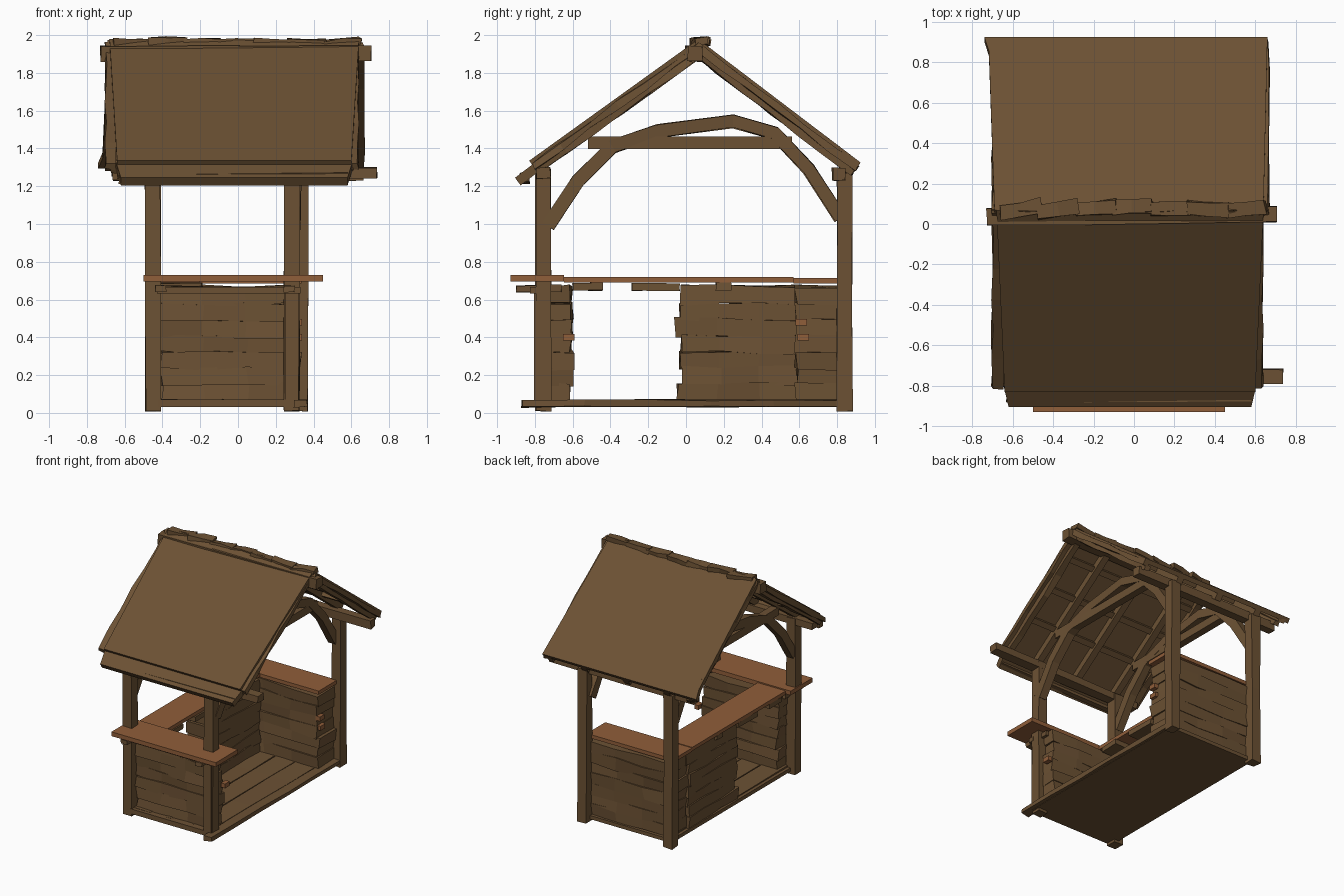
import bpy, bmesh, random
from mathutils import Vector as V

if "Cube" in bpy.data.objects:
    bpy.data.objects.remove(bpy.data.objects["Cube"])

random.seed(4)


def material(name, col):
    m = bpy.data.materials.new(name)
    m.diffuse_color = (*col, 1)
    m.use_nodes = True
    m.node_tree.nodes["Principled BSDF"].inputs["Base Color"].default_value = m.diffuse_color
    return m


BROWN = material("brown_wood", (0.150, 0.083, 0.034))
ORANGE = material("orange_wood", (0.280, 0.112, 0.042))


def rnd(a):
    return random.uniform(-a, a)


def finish(name, bm, mat):
    bmesh.ops.recalc_face_normals(bm, faces=bm.faces)
    me = bpy.data.meshes.new(name)
    bm.to_mesh(me)
    bm.free()
    me.materials.append(mat)
    ob = bpy.data.objects.new(name, me)
    bpy.context.collection.objects.link(ob)
    return ob


def path_beam(name, pts, w, h, up=(0, 0, 1), jit=0.0, mat=BROWN):
    """Rectangular timber along a path: w across, h along up."""
    pts = [V(p) for p in pts]
    bm = bmesh.new()
    rings = []
    for i, p in enumerate(pts):
        d = (pts[min(i + 1, len(pts) - 1)] - pts[max(i - 1, 0)]).normalized()
        s = d.cross(V(up)).normalized()
        u = s.cross(d)
        rings.append([bm.verts.new(p + s * (a * w / 2 + rnd(jit)) + u * (b * h / 2 + rnd(jit)) + d * rnd(jit))
                      for a, b in ((-1, -1), (1, -1), (1, 1), (-1, 1))])
    for r, q in zip(rings, rings[1:]):
        for k in range(4):
            bm.faces.new((r[k], r[(k + 1) % 4], q[(k + 1) % 4], q[k]))
    bm.faces.new(rings[0])
    bm.faces.new(rings[-1])
    return finish(name, bm, mat)


def beam(name, a, b, w, h, up=(0, 0, 1), n=1, jit=0.0, mat=BROWN):
    a, b = V(a), V(b)
    return path_beam(name, [a.lerp(b, i / n) for i in range(n + 1)], w, h, up, jit, mat)


def slab(name, outline, offset, mat=BROWN):
    """Flat outline thickened by an offset vector."""
    bm = bmesh.new()
    f = bm.faces.new([bm.verts.new(p) for p in outline])
    ext = bmesh.ops.extrude_face_region(bm, geom=[f])
    bm.faces.ensure_lookup_table()
    bmesh.ops.translate(bm, vec=V(offset), verts=[g for g in ext["geom"] if isinstance(g, bmesh.types.BMVert)])
    if f.is_valid is False or len(bm.faces) < len(outline) + 2:
        bm.faces.new(f.verts)
    return finish(name, bm, mat)


def plate(name, x0, x1, y0, y1, z0, z1, mat=BROWN):
    return slab(name, [(x0, y0, z0), (x1, y0, z0), (x1, y1, z0), (x0, y1, z0)], (0, 0, z1 - z0), mat)


# posts
for name, x, y, top in (("front_left_post", -0.45, -0.755, 1.29), ("front_right_post", 0.285, -0.755, 1.29),
                        ("back_left_post", -0.45, 0.84, 1.27), ("back_right_post", 0.33, 0.84, 1.27)):
    beam(name, (x, y, 0.01), (x, y, top), 0.08, 0.08, up=(0, 1, 0), n=2, jit=0.004)

# floor and sills
plate("floor", -0.45, 0.34, -0.79, 0.83, 0.03, 0.06)
beam("right_sill", (0.33, -0.87, 0.048), (0.33, 0.8, 0.05), 0.07, 0.035, n=5, jit=0.005)
beam("front_sill", (-0.42, -0.775, 0.05), (0.3, -0.775, 0.05), 0.05, 0.04)
for i in range(4):
    x = -0.34 + i * 0.18
    beam("floor_plank", (x, -0.77, 0.06), (x, 0.8, 0.06), 0.17, 0.018, n=3, jit=0.004)


# thick stacked plank walls
def wall(name, a, b, thick, count=7):
    step = 0.6 / count
    for i in range(count):
        z = 0.065 + step * (i + 0.5)
        a2, b2 = V((a[0], a[1], z)), V((b[0], b[1], z))
        d = (b2 - a2).normalized()
        beam(name, a2 + d * rnd(0.02), b2 + d * rnd(0.015), thick + rnd(0.012), step * 1.1, n=3, jit=0.011)


wall("front_wall_plank", (-0.42, -0.675), (0.28, -0.675), 0.14)
wall("back_wall_plank", (-0.43, 0.70), (0.32, 0.70), 0.23)
wall("left_wall_plank", (-0.325, -0.04), (-0.325, 0.6), 0.23)
for z, y in ((0.40, 0.62), (0.48, 0.61), (0.40, -0.62)):
    plate("bare_plank_end", 0.30, 0.338, y - 0.03, y + 0.03, z - 0.018, z + 0.018, ORANGE)

# front panel frame and counter supports
beam("front_top_rail", (-0.43, -0.80, 0.65), (0.33, -0.80, 0.65), 0.05, 0.035)
beam("front_panel_stile", (0.285, -0.78, 0.05), (0.285, -0.78, 0.64), 0.07, 0.05, up=(0, 1, 0))
beam("front_counter_bracket", (0.27, -0.9, 0.655), (0.27, -0.66, 0.66), 0.06, 0.035, jit=0.004)
beam("front_counter_bracket", (-0.41, -0.9, 0.655), (-0.41, -0.66, 0.66), 0.06, 0.035, jit=0.004)
for y, w in ((-0.52, 0.16), (-0.16, 0.25), (0.2, 0.08)):
    beam("counter_batten", (-0.45, y, 0.668), (-0.19, y, 0.668), w, 0.04, jit=0.004)

# counter tops
plate("front_counter", -0.5, 0.45, -0.93, -0.645, 0.695, 0.73, ORANGE)
plate("left_counter", -0.455, -0.2, -0.645, 0.57, 0.69, 0.72, ORANGE)
plate("back_counter", -0.455, 0.335, 0.57, 0.81, 0.685, 0.715, ORANGE)

# arched braces and tie beams on both sides
ARCH = [(-0.73, 0.99), (-0.57, 1.23), (-0.39, 1.41), (-0.15, 1.49), (0.25, 1.545),
        (0.47, 1.48), (0.65, 1.29), (0.82, 1.03)]
for side, x in (("left", -0.45), ("right", 0.30)):
    path_beam(side + "_arch", [(x, y, z) for y, z in ARCH], 0.065, 0.07, jit=0.004)
    beam(side + "_tie_beam", (x, -0.52, 1.43), (x, 0.56, 1.43), 0.06, 0.065)

# roof slopes: y and z of the top surface, eave to ridge
FRONT = (V((0, -0.83, 1.335)), V((0, 0.06, 1.975)))
BACK = (V((0, 0.925, 1.325)), V((0, 0.07, 1.975)))
NF = V((0, -0.584, 0.812))
NB = V((0, 0.605, 0.796))


def roof(name, s, n, xe, xr):
    eave, ridge = s
    pts = [eave + V((xe[0], 0, 0)), eave + V((xe[1], 0, 0))]
    d = (ridge - eave).normalized()
    for i in range(9):
        pts.append(ridge + d * rnd(0.012) + V((xr[1] + (xr[0] - xr[1]) * i / 8, 0, 0)))
    slab(name, pts, n * -0.035)


roof("front_roof", FRONT, NF, (-0.64, 0.60), (-0.68, 0.64))
roof("back_roof", BACK, NB, (-0.72, 0.66), (-0.69, 0.64))
slab("back_roof_left_flare", [(-0.74, 0.925, 1.325), (-0.68, 0.925, 1.325), (-0.68, 0.74, 1.466)], NB * -0.04)
slab("front_roof_lip", [(-0.62, -0.905, 1.245), (0.58, -0.905, 1.245), (0.605, -0.80, 1.325), (-0.645, -0.80, 1.325)],
     NF * -0.05)

# rough edge boards along the gables and ridge
for side, x in (("left", -0.665), ("right", 0.62)):
    for s, n, nm, dx in ((FRONT, NF, "front", -0.01), (BACK, NB, "back", 0.02)):
        for k in range(2):
            o = n * (-0.035 - 0.03 * k) + V((x + (dx if x > 0 else -0.01) - (0.03 * k if x > 0 else -0.03 * k), 0, 0))
            beam(f"{side}_{nm}_gable_board", s[0] + o, s[1] + o, 0.05, 0.035, up=n, n=6, jit=0.008)
for i in range(7):
    x = -0.66 + i * 0.185
    beam("ridge_shingle", (x, 0.065 + rnd(0.02), 1.955 + rnd(0.01)), (x + 0.2, 0.075 + rnd(0.02), 1.965 + rnd(0.012)),
         0.07, 0.04, n=2, jit=0.007)

# rafters and battens under the roof
for s, n, nm in ((FRONT, NF, "front"), (BACK, NB, "back")):
    for x in (-0.45, -0.08, 0.30):
        beam(nm + "_rafter", s[0] + n * -0.06 + V((x, 0, 0)), s[1] + n * -0.06 + V((x, 0, 0)), 0.055, 0.05, up=n)
    for t in (0.3, 0.55, 0.8):
        p = s[0].lerp(s[1], t) + n * -0.05
        beam(nm + "_batten", p + V((-0.62, 0, 0)), p + V((0.58, 0, 0)), 0.045, 0.03, up=n)

# long timbers: ridge and eaves
beam("ridge_beam", (-0.725, 0.035, 1.90), (0.705, 0.05, 1.905), 0.08, 0.08, n=3, jit=0.006)
beam("front_eave_beam", (-0.64, -0.76, 1.265), (0.735, -0.755, 1.27), 0.075, 0.06, n=2, jit=0.004)
beam("front_lip_beam", (-0.63, -0.855, 1.235), (0.58, -0.855, 1.25), 0.05, 0.05, n=2, jit=0.004)
beam("back_eave_beam", (-0.66, 0.81, 1.265), (0.66, 0.81, 1.265), 0.07, 0.07, n=2, jit=0.004)
